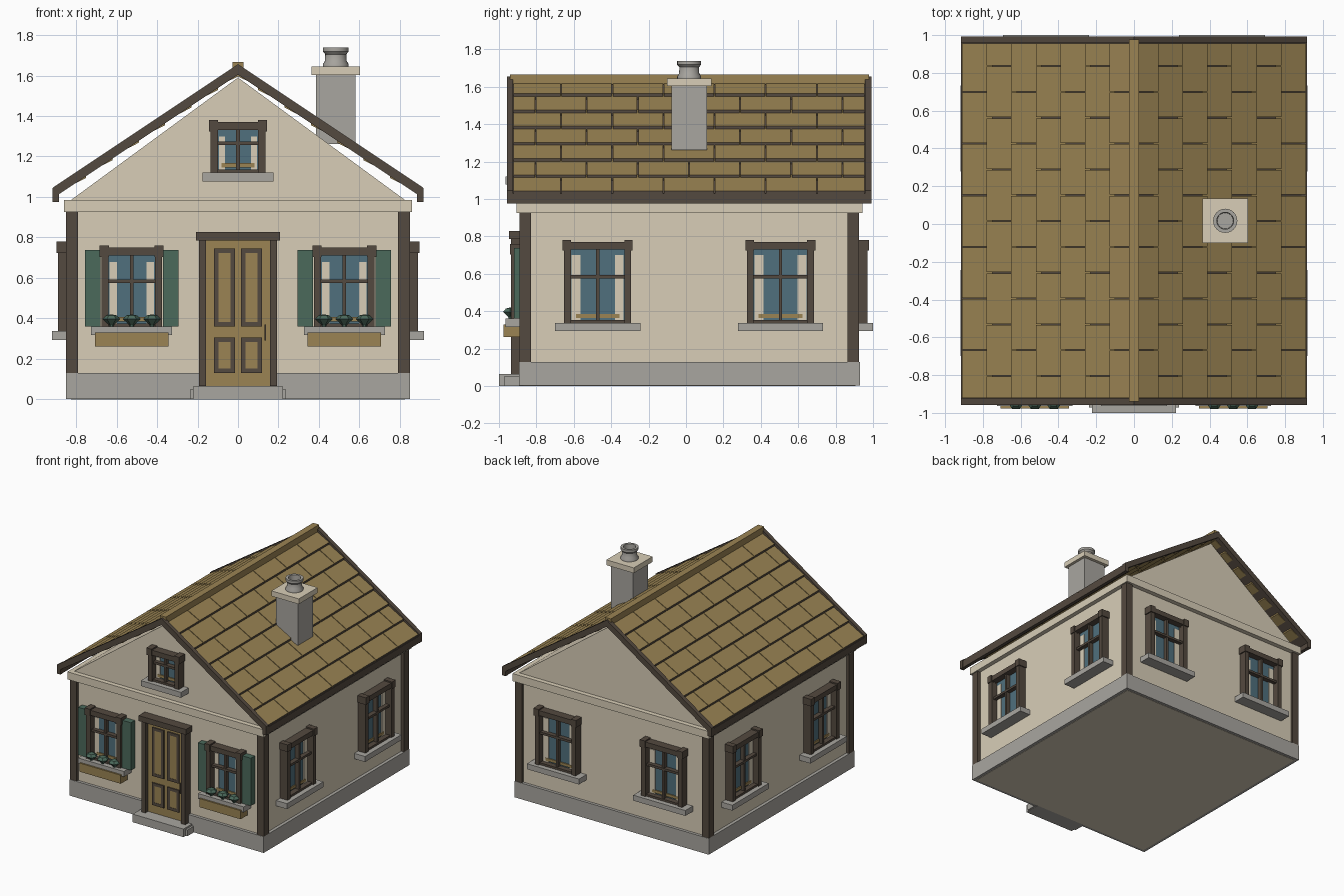
import bpy, bmesh, math
from mathutils import Matrix

if "Cube" in bpy.data.objects:
    bpy.data.objects.remove(bpy.data.objects["Cube"])


def material(name, rgb):
    m = bpy.data.materials.new(name)
    m.diffuse_color = (*rgb, 1)
    m.use_nodes = True
    m.node_tree.nodes["Principled BSDF"].inputs["Base Color"].default_value = m.diffuse_color
    return m


PLASTER = material("plaster", (0.69, 0.615, 0.475))
TAN = material("tan_wood", (0.325, 0.23, 0.087))
BROWN = material("dark_wood", (0.088, 0.067, 0.05))
STONE = material("stone", (0.395, 0.38, 0.35))
GREEN = material("green_paint", (0.07, 0.142, 0.104))
GLASS = material("window_glass", (0.08, 0.16, 0.205))

YC = 0.018            # house centre along y
WX, WY = 0.825, 0.888  # wall half sizes


def finish(name, bm, mat, M=Matrix()):
    bmesh.ops.recalc_face_normals(bm, faces=bm.faces)
    me = bpy.data.meshes.new(name)
    bm.to_mesh(me)
    bm.free()
    me.materials.append(mat)
    ob = bpy.data.objects.new(name, me)
    ob.matrix_world = M
    bpy.context.collection.objects.link(ob)
    return ob


def prism(bm, pts, y0, y1):
    """Extrude an (x, z) outline from y0 to y1; returns the side faces."""
    a = [bm.verts.new((x, y0, z)) for x, z in pts]
    b = [bm.verts.new((x, y1, z)) for x, z in pts]
    bm.faces.new(a)
    bm.faces.new(b[::-1])
    sides = []
    for i in range(len(pts)):
        j = (i + 1) % len(pts)
        sides.append(bm.faces.new((a[j], a[i], b[i], b[j])))
    return sides


def boxes(name, mat, items, M=Matrix()):
    """Boxes given as (x0, x1, y0, y1, z0, z1)."""
    bm = bmesh.new()
    for x0, x1, y0, y1, z0, z1 in items:
        prism(bm, [(x0, z0), (x1, z0), (x1, z1), (x0, z1)], y0, y1)
    return finish(name, bm, mat, M)


def lathe(name, mat, profile, centre, sides):
    bm = bmesh.new()
    vs = [bm.verts.new((r, 0, z)) for r, z in profile]
    es = [bm.edges.new(p) for p in zip(vs, vs[1:])]
    bmesh.ops.spin(bm, geom=vs + es, cent=(0, 0, 0), axis=(0, 0, 1),
                   angle=math.tau, steps=sides, use_duplicate=False)
    bmesh.ops.remove_doubles(bm, verts=bm.verts, dist=1e-4)
    return finish(name, bm, mat, Matrix.Translation(centre))


# Stone base, walls with gables, wall plate, corner posts
boxes("foundation", STONE, [(-.85, .85, YC - .911, YC + .911, .002, .13)])
bm = bmesh.new()
prism(bm, [(-WX, 0), (WX, 0), (WX, .985), (0, 1.59), (-WX, .985)], YC - WY, YC + WY)
finish("walls", bm, PLASTER)
boxes("wall_plate", PLASTER, [(-.86, .86, YC - .925, YC + .925, .925, .985)])
boxes("corner_posts", BROWN,
      [(sx * .82 - .03, sx * .82 + .03, YC + sy * .877 - .031, YC + sy * .877 + .031, .13, .925)
       for sx in (-1, 1) for sy in (-1, 1)])

# Roof
SLOPE, RIDGE, ROW, Y0, Y1 = .667, 1.652, .13, -.925, .958


def roof_z(x, off=0):
    return RIDGE - SLOPE * x + off


for side, label in ((-1, "left"), (1, "right")):
    # Overlapping rows of tiles with staggered joints and dark lower ends
    bm = bmesh.new()
    for r in range(7):
        xa, xb = max(0, ROW * r - .03), ROW * (r + 1)
        start = -.668 if r % 2 == 0 else -.805
        cuts = [Y0] + [start + .2735 * k for k in range(7) if start + .2735 * k < Y1 - .05] + [Y1]
        pts = [(xa, roof_z(xa, -.021)), (xb, roof_z(xb, -.002)),
               (xb, roof_z(xb, -.032)), (xa, roof_z(xa, -.057))]
        for a, b in zip(cuts, cuts[1:]):
            prism(bm, [(side * x, z) for x, z in pts], a + .003, b - .003)[1].material_index = 1
    finish("roof_tiles_" + label, bm, TAN).data.materials.append(BROWN)
    # Thin dark boarding that shows in the joints
    bm = bmesh.new()
    prism(bm, [(side * x, roof_z(x, o)) for x, o in ((0, -.034), (.905, -.034), (.905, -.045), (0, -.045))],
          Y0, Y1)
    finish("roof_boarding_" + label, bm, BROWN)
    # Sloping boards at both gable ends
    bm = bmesh.new()
    for a, b in ((-.957, -.925), (.958, .992)):
        prism(bm, [(side * x, z) for x, z in ((0, roof_z(0, .004)), (.917, roof_z(.917, .004)),
              (.917, .975), (.885, .975), (.885, roof_z(.885, -.048)), (0, roof_z(0, -.048)))], a, b)
    finish("barge_boards_" + label, bm, BROWN)
    x0, x1 = sorted((side * .887, side * .915))
    boxes("eave_board_" + label, BROWN, [(x0, x1, -.925, .958, .975, 1.03)])
boxes("ridge_cap", TAN, [(-.026, .026, -.94, .978, 1.612, 1.667)])

# Chimney
CX, CY = .483, .017
boxes("chimney", STONE, [(CX - .098, CX + .098, CY - .094, CY + .094, 1.262, 1.605)])
boxes("chimney_cap", PLASTER, [(CX - .12, CX + .12, CY - .118, CY + .118, 1.603, 1.645)])
pot = lathe("chimney_pot", STONE, [(0, 1.645), (.064, 1.645), (.064, 1.655), (.054, 1.672), (.052, 1.705),
            (.064, 1.718), (.064, 1.738), (.045, 1.738), (.042, 1.665), (0, 1.665)], (CX, CY, 0), 24)
bpy.context.view_layer.objects.active = pot
pot.select_set(True)
bpy.ops.object.shade_smooth_by_angle(angle=math.radians(35))
pot.select_set(False)


def window(name, M, w, z0, z1, sill):
    """Window facing local -y; w is half width, z0..z1 the frame, sill its half width."""
    jamb, top = .036, z1 - .05
    i = w - .008 - jamb                       # half width of the opening
    zm = z0 + (z1 - z0) * .56
    boxes(name + "_glass", GLASS, [(-i, i, -.012, 0, z0, top)], M)
    c = i * .36
    boxes(name + "_curtains", PLASTER,
          [(-i + .004, -i + c, -.018, -.01, z0 + .014, top - .03),
           (i - c, i - .004, -.018, -.01, z0 + .014, top - .03)], M)
    boxes(name + "_inner_ledge", TAN, [(-i * .82, i * .82, -.02, -.01, z0 + .026, z0 + .048)], M)
    boxes(name + "_frame", BROWN,
          [(-w + .008, -i, -.065, 0, z0, top + .01), (i, w - .008, -.065, 0, z0, top + .01),
           (-w + .004, w - .004, -.065, 0, top, z1 - .01),
           (-w, -w + .045, -.072, 0, top - .006, z1), (w - .045, w, -.072, 0, top - .006, z1),
           (-i, i, -.055, 0, z0, z0 + .016),
           (-.009, .009, -.045, -.012, z0, top), (-i, i, -.048, -.012, zm - .009, zm + .009)], M)
    boxes(name + "_sill", STONE, [(-sill, sill, -.094, 0, z0 - .043, z0)], M)


def place(x, y, deg):
    return Matrix.Translation((x, y, 0)) @ Matrix.Rotation(math.radians(deg), 4, 'Z')


FRONT = YC - WY
# Side and back windows
for s, label in ((-1, "left"), (1, "right")):
    for y, end in ((-.472, "front"), (.505, "rear")):
        window(f"{label}_{end}_window", place(s * WX, y, s * 90), .187, .337, .78, .228)
    window("back_window_" + label, place(s * .466, YC + WY, 180), .187, .337, .78, .228)
window("attic_window", place(0, FRONT, 0), .143, 1.12, 1.38, .176)

# Front windows with shutters, flower box and plants
for s, label in ((-1, "left"), (1, "right")):
    cx = s * .525
    M = place(cx, FRONT, 0)
    window("front_window_" + label, M, .158, .36, .76, .2)
    boxes("shutters_" + label, GREEN, [(-.231, -.154, -.05, 0, .36, .737), (.154, .231, -.05, 0, .36, .737)], M)
    boxes("flower_box_" + label, TAN, [(-.181, .181, -.106, -.02, .262, .33)], M)
    for k in (-1, 0, 1):
        lathe(f"plant_{label}_{k + 2}", GREEN, [(0, .42), (.026, .415), (.044, .397), (.012, .368), (0, .325)],
              (cx + k * .1, FRONT - .07, 0), 6)

# Door: leaf, raised panels with dark surrounds, frame, handle
D = place(0, FRONT, 0)
boxes("door_leaf", TAN, [(-.157, .157, -.03, 0, .065, .787)], D)
panels = [(s * .067 - .052, s * .067 + .052, z0, z1) for s in (-1, 1) for z0, z1 in ((.36, .745), (.13, .307))]
surround = []
t = .023
for a, b, c, d in panels:
    surround += [(a, a + t, -.038, -.03, c, d), (b - t, b, -.038, -.03, c, d),
                 (a + t, b - t, -.038, -.03, c, c + t), (a + t, b - t, -.038, -.03, d - t, d)]
boxes("door_panel_surrounds", BROWN, surround, D)
boxes("door_panels", TAN, [(a + t, b - t, -.036, -.03, c + t, d - t) for a, b, c, d in panels], D)
boxes("door_frame", BROWN, [(-.192, -.157, -.065, 0, .065, .787), (.157, .192, -.065, 0, .065, .787),
                            (-.207, .207, -.077, 0, .785, .828)], D)
boxes("door_handle", BROWN, [(.132, .139, -.05, -.03, .29, .37)], D)

# Entrance step
boxes("door_step", STONE, [(-.237, .237, -.972, -.88, .001, .05), (-.222, .222, -1, -.87, 0, .064)])
